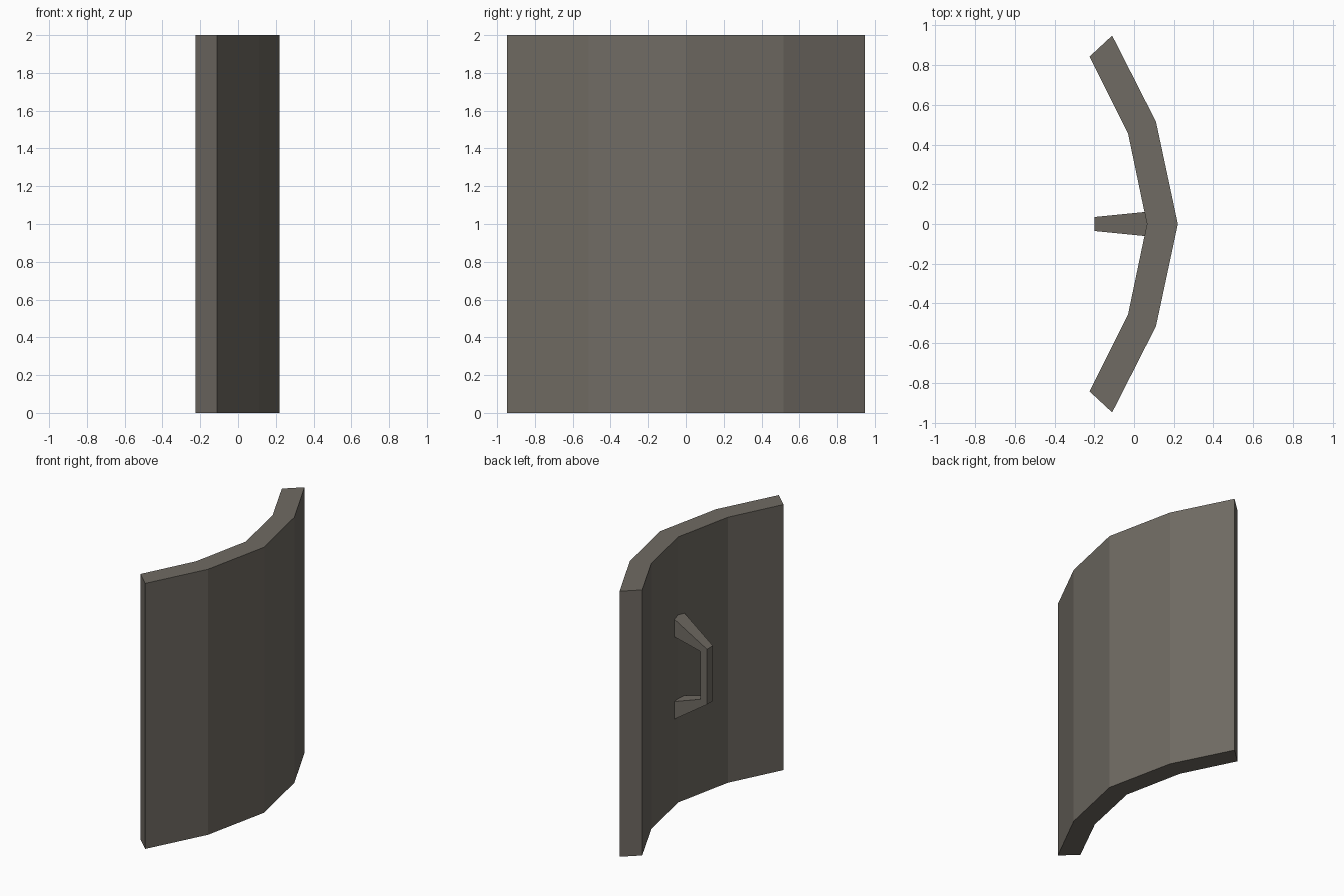
import bpy
import bmesh

if "Cube" in bpy.data.objects:
    bpy.data.objects.remove(bpy.data.objects["Cube"])

# One warm grey colour for everything
grey = bpy.data.materials.new("warm_grey")
grey.diffuse_color = (0.162, 0.147, 0.125, 1.0)
grey.use_nodes = True
grey.node_tree.nodes["Principled BSDF"].inputs["Base Color"].default_value = grey.diffuse_color


def loft(name, side_a, side_b):
    """Closed solid between two matching outlines."""
    bm = bmesh.new()
    a = [bm.verts.new(p) for p in side_a]
    b = [bm.verts.new(p) for p in side_b]
    n = len(a)
    bm.faces.new(a)
    bm.faces.new(b[::-1])
    for i in range(n):
        j = (i + 1) % n
        bm.faces.new((a[i], b[i], b[j], a[j]))
    bmesh.ops.recalc_face_normals(bm, faces=bm.faces)
    mesh = bpy.data.meshes.new(name)
    bm.to_mesh(mesh)
    bm.free()
    mesh.materials.append(grey)
    obj = bpy.data.objects.new(name, mesh)
    bpy.context.collection.objects.link(obj)
    return obj


# Curved shield plate: half profile (x, y), mirrored in y, extruded up
outer = [(0.22, 0.0), (0.11, 0.515), (-0.11, 0.948)]
inner = [(0.065, 0.0), (-0.03, 0.455), (-0.224, 0.842)]
front_arc = [(x, -y) for x, y in outer[:0:-1]] + outer
back_arc = inner[::-1] + [(x, -y) for x, y in inner[1:]]
outline = front_arc + back_arc
loft("shield_plate",
     [(x, y, 0.0) for x, y in outline],
     [(x, y, 2.0) for x, y in outline])

# Handle on the inside: C-shaped side profile (x, height from centre),
# narrowing in y towards the grip
CENTRE = 1.03
half = [(-0.20, 0.208), (0.08, 0.394), (0.08, 0.252), (-0.15, 0.18)]
profile = half + [(x, -z) for x, z in half[::-1]]


def handle_side(sign):
    return [(x, sign * (0.035 + (x + 0.2) * 0.1), CENTRE + z) for x, z in profile]


loft("handle", handle_side(-1), handle_side(1))
